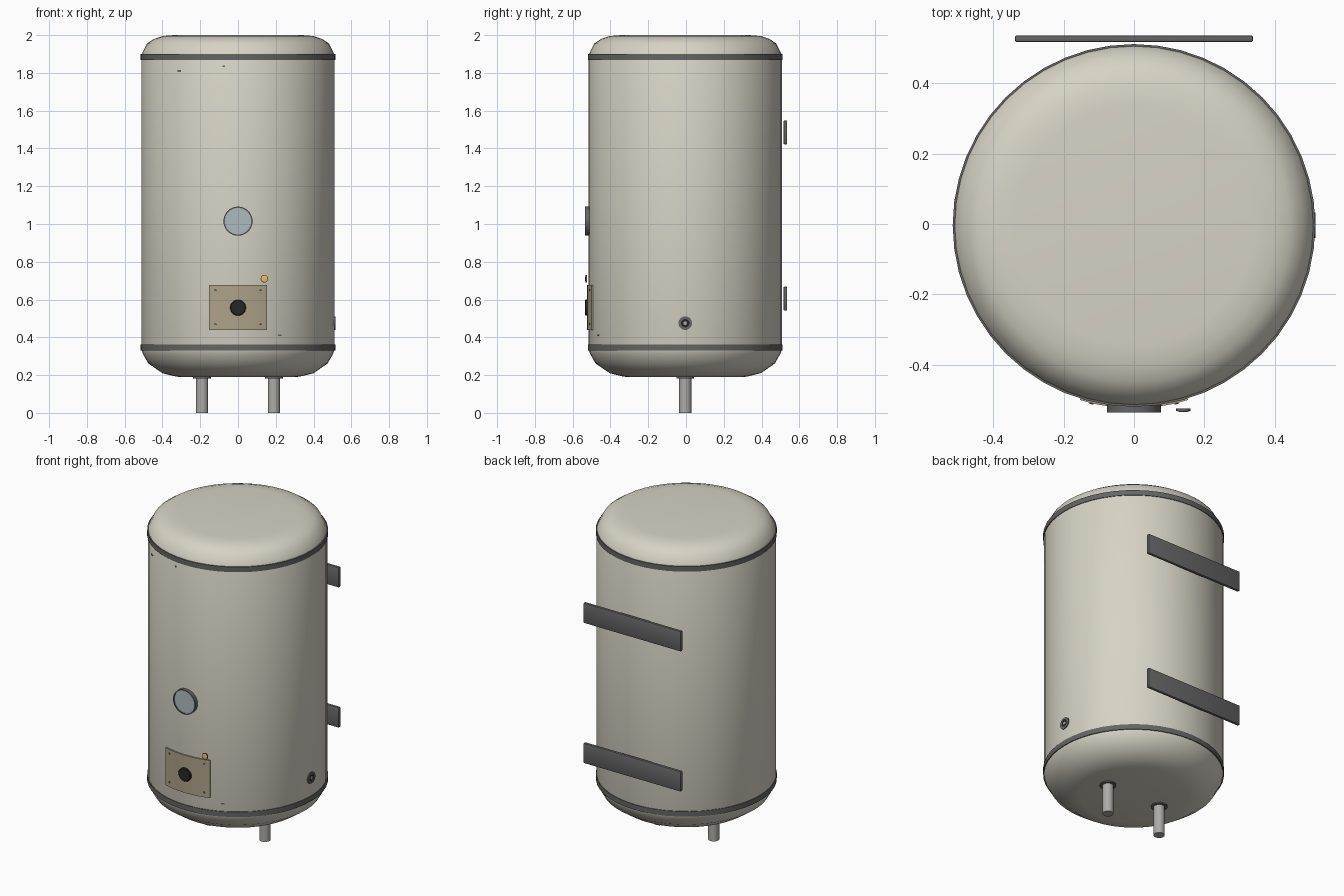
import bpy, bmesh, math
from mathutils import Matrix, Vector

if "Cube" in bpy.data.objects:
    bpy.data.objects.remove(bpy.data.objects["Cube"])

CY = -0.004  # tank axis in y


def material(name, rgb):
    m = bpy.data.materials.new(name)
    m.diffuse_color = (*rgb, 1)
    m.use_nodes = True
    m.node_tree.nodes["Principled BSDF"].inputs["Base Color"].default_value = m.diffuse_color
    return m


CREAM = material("cream enamel", (0.68, 0.65, 0.56))
DARK = material("dark steel", (0.13, 0.13, 0.13))
BLACK = material("black", (0.02, 0.02, 0.02))
STEEL = material("pipe steel", (0.42, 0.41, 0.39))
GLASS = material("gauge glass", (0.42, 0.5, 0.52))
BRONZE = material("panel bronze", (0.42, 0.36, 0.25))
AMBER = material("amber lamp", (0.85, 0.5, 0.15))


def finish(bm, name, mat, angle=35):
    bmesh.ops.recalc_face_normals(bm, faces=bm.faces)
    me = bpy.data.meshes.new(name)
    bm.to_mesh(me)
    bm.free()
    ob = bpy.data.objects.new(name, me)
    bpy.context.collection.objects.link(ob)
    me.materials.append(mat)
    bpy.ops.object.select_all(action='DESELECT')
    ob.select_set(True)
    bpy.context.view_layer.objects.active = ob
    bpy.ops.object.shade_smooth_by_angle(angle=math.radians(angle))
    return ob


def lathe(name, profile, mat, origin=(0, CY, 0), axis=(0, 0, 1), seg=48, closed=False, angle=35):
    """Spin a (radius, height) profile about an axis; open ends are capped."""
    bm = bmesh.new()
    rings = [[bm.verts.new((r * math.cos(2 * math.pi * i / seg),
                            r * math.sin(2 * math.pi * i / seg), h))
              for i in range(seg)] for r, h in profile]
    pairs = list(zip(rings, rings[1:]))
    if closed:
        pairs.append((rings[-1], rings[0]))
    else:
        bm.faces.new(rings[0])
        bm.faces.new(rings[-1])
    for a, b in pairs:
        for i in range(seg):
            j = (i + 1) % seg
            bm.faces.new((a[i], a[j], b[j], b[i]))
    rot = Vector((0, 0, 1)).rotation_difference(Vector(axis)).to_matrix().to_4x4()
    bm.transform(Matrix.Translation(origin) @ rot)
    return finish(bm, name, mat, angle)


def box(name, centre, size, mat, bevel=0.0):
    bm = bmesh.new()
    bmesh.ops.create_cube(bm, size=1)
    bm.transform(Matrix.Translation(centre) @ Matrix.Diagonal((*size, 1)))
    if bevel:
        bmesh.ops.bevel(bm, geom=bm.edges[:], offset=bevel, segments=2, profile=0.5, affect='EDGES')
    return finish(bm, name, mat)


def skin_y(x, r=0.511):
    """Front surface y of the tank at a given x."""
    return CY - math.sqrt(r * r - x * x)


# Tank shell with domed ends
lathe("tank_body", [(0.31, 0.19), (0.34, 0.195), (0.40, 0.21), (0.475, 0.262), (0.505, 0.315),
                    (0.511, 0.335), (0.511, 1.895), (0.505, 1.91), (0.482, 1.955),
                    (0.445, 1.98), (0.40, 1.995), (0.34, 2.0)], CREAM, angle=50)

# Bands at both seams
for label, z in (("lower", 0.33), ("upper", 1.868)):
    lathe(label + "_band", [(0.50, z), (0.515, z), (0.515, z + 0.032), (0.50, z + 0.032)],
          DARK, closed=True)

# Wall brackets on the back
for label, z in (("lower", 0.605), ("upper", 1.485)):
    box(label + "_wall_bracket", (0, 0.526, z), (0.676, 0.018, 0.126), DARK, 0.004)

# Water pipes and collars underneath
for label, x in (("left", -0.19), ("right", 0.19)):
    lathe(label + "_pipe", [(0.032, 0), (0.032, 0.2)], STEEL, (x, CY, 0), seg=24)
    lathe(label + "_pipe_collar", [(0.047, 0.183), (0.047, 0.2)], DARK, (x, CY, 0), seg=24)

# Round gauge: rim and glass
FRONT = (0, -1, 0)
lathe("gauge_rim", [(0.070, 0), (0.077, 0), (0.077, 0.025), (0.070, 0.025)], DARK,
      (0, -0.510, 1.015), FRONT, 32, closed=True)
lathe("gauge_glass", [(0.071, 0), (0.071, 0.021)], GLASS, (0, -0.510, 1.015), FRONT, 32)

# Curved control panel hugging the shell
bm = bmesh.new()
N = 12
a0 = math.asin(0.154 / 0.519)
sections = []
for i in range(N + 1):
    a = -a0 + 2 * a0 * i / N
    sections.append([bm.verts.new((r * math.sin(a), CY - r * math.cos(a), z))
                     for r, z in ((0.508, 0.44), (0.519, 0.44), (0.519, 0.676), (0.508, 0.676))])
for p, q in zip(sections, sections[1:]):
    for k in range(4):
        bm.faces.new((p[k], p[(k + 1) % 4], q[(k + 1) % 4], q[k]))
bm.faces.new(sections[0])
bm.faces.new(sections[-1])
finish(bm, "control_panel", BRONZE)

# Panel screws
for x in (-0.12, 0.12):
    for z in (0.47, 0.65):
        lathe("panel_screw", [(0.006, 0), (0.006, 0.006)], DARK,
              (x, skin_y(x, 0.519) + 0.003, z), (x, skin_y(x) - CY, 0), 10)

# Thermostat knob and indicator lamp
lathe("thermostat_knob", [(0.042, 0), (0.042, 0.016), (0.038, 0.02)], BLACK,
      (0, -0.515, 0.557), FRONT, 24)
lathe("indicator_rim", [(0.020, 0), (0.020, 0.007)], DARK, (0.14, -0.524, 0.71), FRONT, 20)
lathe("indicator_lamp", [(0.017, 0), (0.017, 0.008), (0.011, 0.0095)], AMBER,
      (0.14, -0.524, 0.71), FRONT, 20)

# Drain port on the right side
SIDE = (1, 0, 0)
lathe("drain_port_rim", [(0.022, 0), (0.036, 0), (0.036, 0.016), (0.022, 0.016)], DARK,
      (0.499, CY, 0.475), SIDE, 24, closed=True)
lathe("drain_port_core", [(0.023, 0), (0.023, 0.0135)], BLACK, (0.499, CY, 0.475), SIDE, 24)
lathe("drain_port_pin", [(0.010, 0), (0.010, 0.0155)], STEEL, (0.499, CY, 0.475), SIDE, 16)

# Small paint chips on the shell
for x, z, w in ((-0.31, 1.81, 0.022), (-0.075, 1.836, 0.012), (0.22, 0.41, 0.018)):
    chip = box("paint_chip", (0, 0, 0), (w, 0.004, 0.008), DARK)
    chip.location = (x, skin_y(x), z)
    chip.rotation_euler.z = math.asin(x / 0.511)
